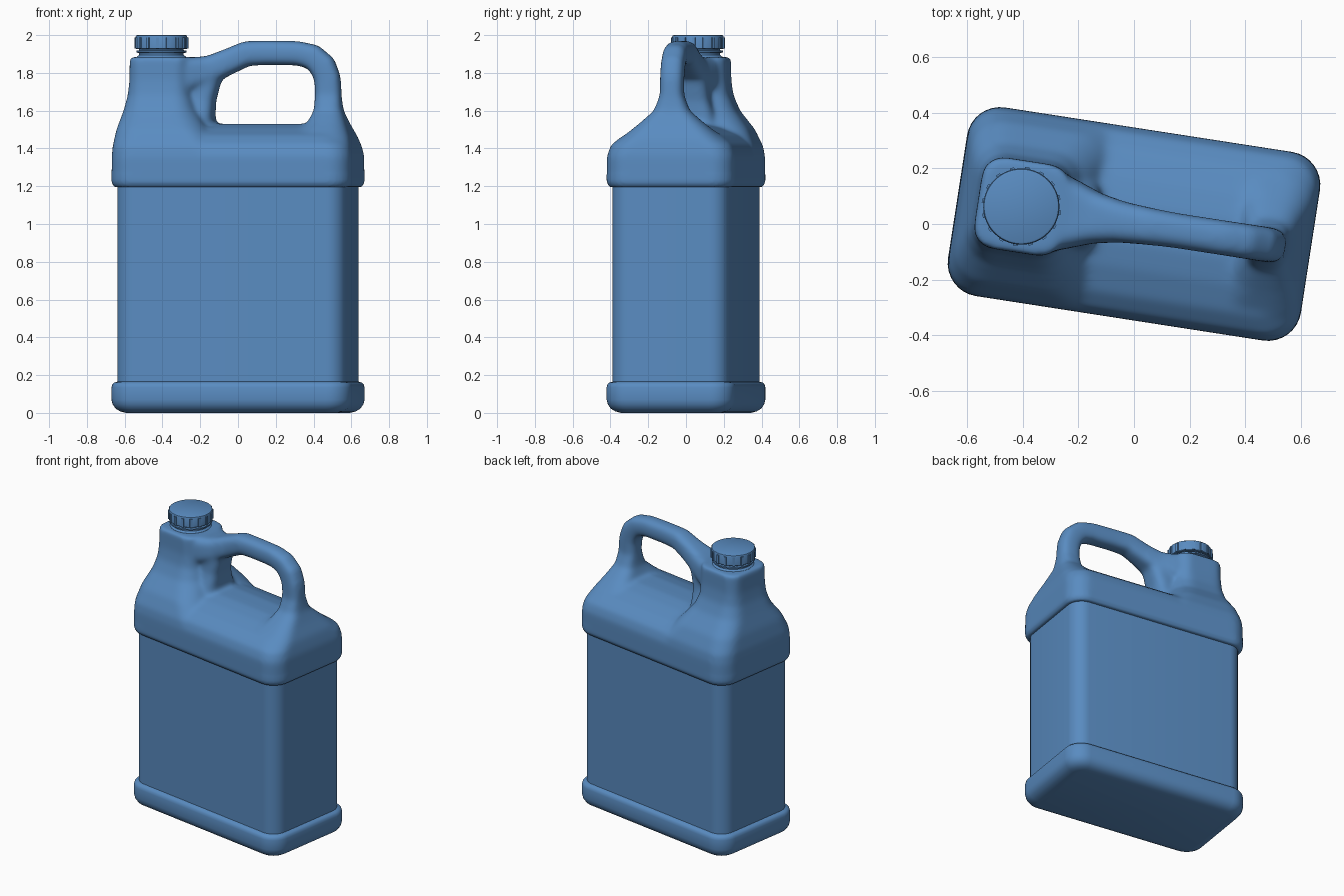
import bpy, bmesh, math
from mathutils import Vector

if "Cube" in bpy.data.objects:
    bpy.data.objects.remove(bpy.data.objects["Cube"])

TURN = math.radians(-8.8)          # whole jug is turned slightly about z
CAP_X = -0.41

blue = bpy.data.materials.new("blue plastic")
blue.diffuse_color = (0.10, 0.26, 0.53, 1)
blue.use_nodes = True
blue.node_tree.nodes["Principled BSDF"].inputs["Base Color"].default_value = blue.diffuse_color


def rounded(u, v, r, n=8):
    """Rounded rectangle outline with half sizes u, v."""
    r = min(r, u * 0.98, v * 0.98)
    pts = []
    for q, (su, sv) in enumerate([(1, 1), (-1, 1), (-1, -1), (1, -1)]):
        for i in range(n + 1):
            t = math.pi / 2 * (q + i / n)
            pts.append((su * (u - r) + r * math.cos(t), sv * (v - r) + r * math.sin(t)))
    return pts


def loft(bm, rings):
    """Closed skin through a list of equal-length point rings."""
    vs = [[bm.verts.new(p) for p in ring] for ring in rings]
    faces = [bm.faces.new(vs[0]), bm.faces.new(vs[-1])]
    for a, b in zip(vs, vs[1:]):
        for i in range(len(a)):
            j = (i + 1) % len(a)
            faces.append(bm.faces.new((a[i], a[j], b[j], b[i])))
    bmesh.ops.recalc_face_normals(bm, faces=faces)


def stack(bm, levels):
    """Loft of level rounded rectangles: (z, x0, x1, half_y, corner)."""
    loft(bm, [[((x0 + x1) / 2 + u, v, z) for u, v in rounded((x1 - x0) / 2, b, r)]
              for z, x0, x1, b, r in levels])


def lathe(bm, prof, n=64):
    loft(bm, [[(CAP_X + r * math.cos(i * math.tau / n), r * math.sin(i * math.tau / n), z)
               for i in range(n)] for r, z in prof])


def finish(bm, name, angle=None):
    me = bpy.data.meshes.new(name)
    bm.to_mesh(me)
    bm.free()
    ob = bpy.data.objects.new(name, me)
    bpy.context.collection.objects.link(ob)
    ob.rotation_euler.z = TURN
    me.materials.clear()
    me.materials.append(blue)
    if angle:
        bpy.ops.object.select_all(action='DESELECT')
        ob.select_set(True)
        bpy.context.view_layer.objects.active = ob
        bpy.ops.object.shade_smooth_by_angle(angle=math.radians(angle))
    else:
        for p in me.polygons:
            p.use_smooth = True
    return ob


# lower body: foot band and recessed label panel
bm = bmesh.new()
stack(bm, [(z, -0.642 + d, 0.642 - d, 0.343 - d, 0.12 - d * 0.8) for z, d in
           [(0, 0.075), (0.008, 0.045), (0.022, 0.022), (0.045, 0.006), (0.07, 0), (0.135, 0),
            (0.15, 0.004), (0.16, 0.013), (0.165, 0.03), (1.215, 0.03)]])
finish(bm, "body", 35)

# upper body pieces, fused below
bm = bmesh.new()
# shoulder dome
stack(bm, [(1.195, -0.622, 0.622, 0.323, 0.10), (1.203, -0.634, 0.634, 0.335, 0.115),
           (1.225, -0.642, 0.642, 0.343, 0.12), (1.36, -0.642, 0.642, 0.343, 0.12),
           (1.42, -0.63, 0.63, 0.322, 0.12), (1.47, -0.56, 0.60, 0.26, 0.12),
           (1.51, -0.42, 0.52, 0.16, 0.12), (1.53, -0.3, 0.46, 0.07, 0.07)])
# neck tower
stack(bm, [(1.3, -0.638, 0.0, 0.338, 0.12), (1.4, -0.64, -0.06, 0.338, 0.12),
           (1.5, -0.625, -0.14, 0.292, 0.12), (1.6, -0.597, -0.21, 0.215, 0.11),
           (1.68, -0.577, -0.24, 0.18, 0.09), (1.76, -0.568, -0.25, 0.167, 0.075),
           (1.885, -0.567, -0.25, 0.165, 0.075)])
# web between neck and grip opening
stack(bm, [(1.45, -0.4, -0.12, 0.17, 0.06), (1.55, -0.4, -0.13, 0.13, 0.06),
           (1.65, -0.4, -0.122, 0.10, 0.06), (1.80, -0.4, -0.08, 0.085, 0.06)])
# handle foot
stack(bm, [(1.3, 0.15, 0.638, 0.338, 0.12), (1.38, 0.22, 0.638, 0.33, 0.12),
           (1.45, 0.30, 0.623, 0.275, 0.11), (1.53, 0.38, 0.588, 0.175, 0.08),
           (1.6, 0.41, 0.562, 0.095, 0.06), (1.68, 0.414, 0.553, 0.064, 0.045)])
# handle grip: x, z, half thickness, half width
path = [(-0.34, 1.79, 0.09, 0.15), (-0.24, 1.795, 0.086, 0.13), (-0.14, 1.82, 0.073, 0.092),
        (-0.05, 1.86, 0.068, 0.075), (0.05, 1.903, 0.067, 0.067), (0.15, 1.906, 0.065, 0.063),
        (0.32, 1.904, 0.065, 0.063), (0.40, 1.885, 0.068, 0.063), (0.455, 1.835, 0.072, 0.063),
        (0.48, 1.77, 0.07, 0.063), (0.484, 1.69, 0.07, 0.063), (0.484, 1.5, 0.07, 0.066)]
rings = []
for i, (x, z, t, w) in enumerate(path):
    a, b = path[max(i - 1, 0)], path[min(i + 1, len(path) - 1)]
    d = Vector((b[0] - a[0], 0, b[1] - a[1])).normalized()
    n = Vector((-d.z, 0, d.x))
    rings.append([Vector((x, 0, z)) + n * u + Vector((0, v, 0)) for u, v in rounded(t, w, 0.048)])
loft(bm, rings)

# fuse and soften everything above the waist step
raw = finish(bm, "upper_raw")
mod = raw.modifiers.new("fuse", 'REMESH')
mod.mode = 'VOXEL'
mod.voxel_size = 0.011
dg = bpy.context.evaluated_depsgraph_get()
fused = bpy.data.meshes.new_from_object(raw.evaluated_get(dg))
bpy.data.objects.remove(raw)
bm = bmesh.new()
bm.from_mesh(fused)
soft = [v for v in bm.verts if v.co.z > 1.26]
for i in range(14):
    bmesh.ops.smooth_vert(bm, verts=soft, factor=0.5, use_axis_x=True, use_axis_y=True, use_axis_z=True)
finish(bm, "shoulder_neck_and_handle")

# spout collar under the cap
bm = bmesh.new()
lathe(bm, [(0.135, 1.865), (0.13, 1.885), (0.118, 1.895), (0.118, 1.905), (0.133, 1.908),
           (0.133, 1.917), (0.118, 1.92), (0.118, 1.945)])
finish(bm, "spout", 35)

# screw cap with grip ribs
bm = bmesh.new()
lathe(bm, [(0.134, 1.927), (0.137, 1.93), (0.137, 1.99), (0.134, 1.997), (0.128, 2.0)])
for k in range(16):
    c, s = math.cos(k * math.tau / 16), math.sin(k * math.tau / 16)
    loft(bm, [[(CAP_X + r * c - w * s, r * s + w * c, z)
               for r, w in [(0.125, -0.011), (0.143, -0.008), (0.143, 0.008), (0.125, 0.011)]]
              for z in (1.929, 1.988)])
finish(bm, "cap", 35)
